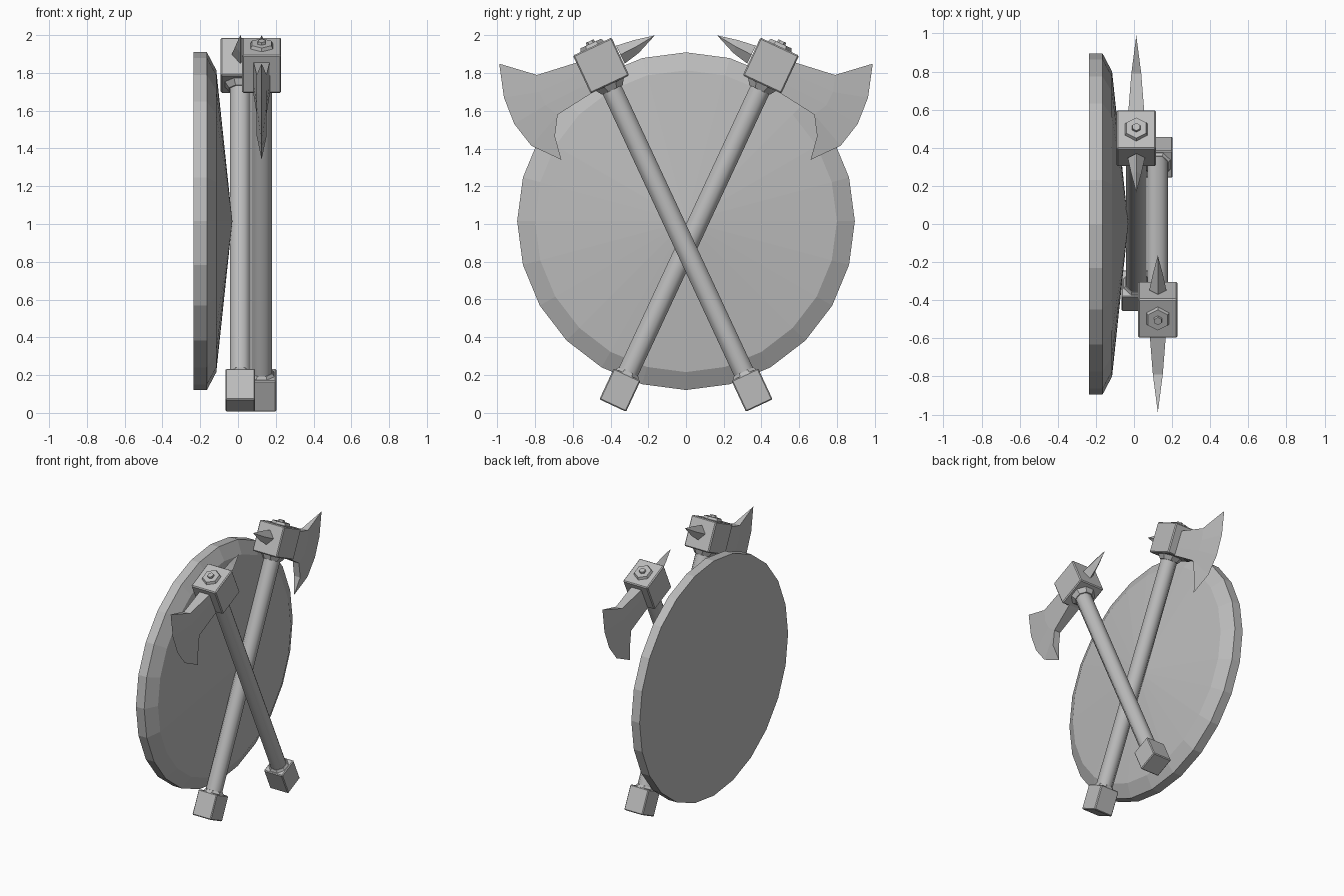
import bpy, bmesh, math
from mathutils import Matrix, Vector

cube = bpy.data.objects.get("Cube")
if cube:
    bpy.data.objects.remove(cube, do_unlink=True)

GREY = (0.5, 0.5, 0.5, 1)
mat = bpy.data.materials.new("plain_grey")
mat.use_nodes = True
mat.diffuse_color = GREY
mat.node_tree.nodes["Principled BSDF"].inputs["Base Color"].default_value = GREY

AXE_X = 0.125                      # depth of the outer axe
SHIFT = -0.113                     # inner axe sits closer to the shield
TILT = math.radians(25)
POMMEL = Vector((AXE_X, 0.35, 0.12))
HEAD = Vector((AXE_X, -0.45, 1.84))


def finish(bm, name, smooth=None, bevel=0):
    bmesh.ops.recalc_face_normals(bm, faces=bm.faces)
    if bevel:
        bmesh.ops.bevel(bm, geom=bm.edges[:], offset=bevel, segments=1, affect='EDGES')
    me = bpy.data.meshes.new(name)
    bm.to_mesh(me)
    bm.free()
    me.materials.append(mat)
    ob = bpy.data.objects.new(name, me)
    bpy.context.collection.objects.link(ob)
    if smooth:
        bpy.ops.object.select_all(action='DESELECT')
        ob.select_set(True)
        bpy.context.view_layer.objects.active = ob
        bpy.ops.object.shade_smooth_by_angle(angle=math.radians(smooth))
    return ob


def along(origin, offset=0):
    """Frame whose local z runs up the tilted handle."""
    return (Matrix.Translation(origin) @ Matrix.Rotation(TILT, 4, 'X')
            @ Matrix.Translation((0, 0, offset)))


def box(name, origin, size, bevel):
    bm = bmesh.new()
    bmesh.ops.create_cube(bm, size=1)
    bm.transform(along(origin) @ Matrix.Diagonal((*size, 1)))
    return finish(bm, name, bevel=bevel)


def rod(name, origin, offset, sides, r1, r2, depth, smooth=None, turn=0):
    bm = bmesh.new()
    bmesh.ops.create_cone(bm, cap_ends=True, segments=sides, radius1=r1, radius2=r2, depth=depth)
    bm.transform(along(origin, offset) @ Matrix.Rotation(turn, 4, 'Z'))
    return finish(bm, name, smooth)


def blade():
    """Wedge blade: thick at the head, thin at the curved cutting edge."""
    bm = bmesh.new()
    rows = [
        (0.045, [(-0.55, 1.865), (-0.53, 1.81), (-0.51, 1.75), (-0.49, 1.70)]),
        (0.026, [(-0.79, 1.79), (-0.78, 1.70), (-0.745, 1.63), (-0.68, 1.58), (-0.695, 1.465)]),
        (0, [(-0.99, 1.85), (-0.965, 1.67), (-0.91, 1.53), (-0.82, 1.415), (-0.66, 1.34)])]
    sides = []
    for s in (1, -1):
        sides.append([[bm.verts.new((AXE_X + s * t, y, z)) for y, z in pts] for t, pts in rows])
    for root, mid, edge in sides:
        for a, b, n in ((root, mid, 3), (mid, edge, 4)):
            for i in range(n):
                bm.faces.new((a[i], a[i + 1], b[i + 1], b[i]))
    # close the rims above and below
    chains = [[(0, 0), (1, 0), (2, 0)], [(0, 3), (1, 3), (1, 4), (2, 4)]]
    f, k = sides
    for chain in chains:
        for (r, i), (q, j) in zip(chain, chain[1:]):
            bm.faces.new((f[r][i], f[q][j], k[q][j], k[r][i]))
    bmesh.ops.remove_doubles(bm, verts=bm.verts, dist=0.0005)
    return finish(bm, "axe_blade")


def spike():
    """Curved diamond-section spike behind the head."""
    bm = bmesh.new()
    rings = []
    for t, top, low in ((0.045, (-0.37, 1.945), (-0.325, 1.85)),
                        (0.026, (-0.275, 1.975), (-0.25, 1.907))):
        my, mz = (top[0] + low[0]) / 2, (top[1] + low[1]) / 2
        rings.append([bm.verts.new(p) for p in (
            (AXE_X, *top), (AXE_X + t, my, mz), (AXE_X, *low), (AXE_X - t, my, mz))])
    tip = bm.verts.new((AXE_X, -0.165, 2.0))
    a, b = rings
    for i in range(4):
        j = (i + 1) % 4
        bm.faces.new((a[i], a[j], b[j], b[i]))
        bm.faces.new((b[i], b[j], tip))
    bm.faces.new(a)
    return finish(bm, "axe_spike")


# Shield: rim band, chamfer and shallow cone around the x axis
bm = bmesh.new()
profile = [(-0.235, 0.895), (-0.165, 0.895), (-0.115, 0.8)]
rings = []
for x, r in profile:
    rings.append([bm.verts.new((x, r * math.cos(k * math.tau / 24),
                                1.015 + r * math.sin(k * math.tau / 24))) for k in range(24)])
apex = bm.verts.new((-0.03, 0, 1.015))
bm.faces.new(rings[0])
for k in range(24):
    n = (k + 1) % 24
    for a, b in zip(rings, rings[1:]):
        bm.faces.new((a[k], a[n], b[n], b[k]))
    bm.faces.new((rings[-1][k], rings[-1][n], apex))
finish(bm, "shield")

# Outer axe
length = (HEAD - POMMEL).length
eighth = math.pi / 8
parts = [
    box("axe_head", HEAD, (0.207, 0.226, 0.222), 0.007),
    box("axe_pommel", POMMEL, (0.156, 0.156, 0.182), 0.006),
    rod("axe_handle", POMMEL, length / 2, 8, 0.059, 0.059, length, 50, eighth),
    rod("axe_head_collar", HEAD, -0.125, 8, 0.065, 0.09, 0.035, None, eighth),
    rod("axe_pommel_collar", POMMEL, 0.097, 8, 0.075, 0.062, 0.02, None, eighth),
    rod("axe_head_bolt", HEAD, 0.118, 6, 0.07, 0.06, 0.022),
    rod("axe_bolt_stud", HEAD, 0.132, 6, 0.026, 0.022, 0.022),
    blade(),
    spike(),
]

# Inner axe: mirrored front to back and moved towards the shield
for ob in parts:
    me = ob.data.copy()
    me.transform(Matrix.Translation((SHIFT, 0, 0)) @ Matrix.Diagonal((1, -1, 1, 1)))
    me.flip_normals()
    twin = bpy.data.objects.new("inner_" + ob.name, me)
    bpy.context.collection.objects.link(twin)
    ob.name = "outer_" + ob.name
